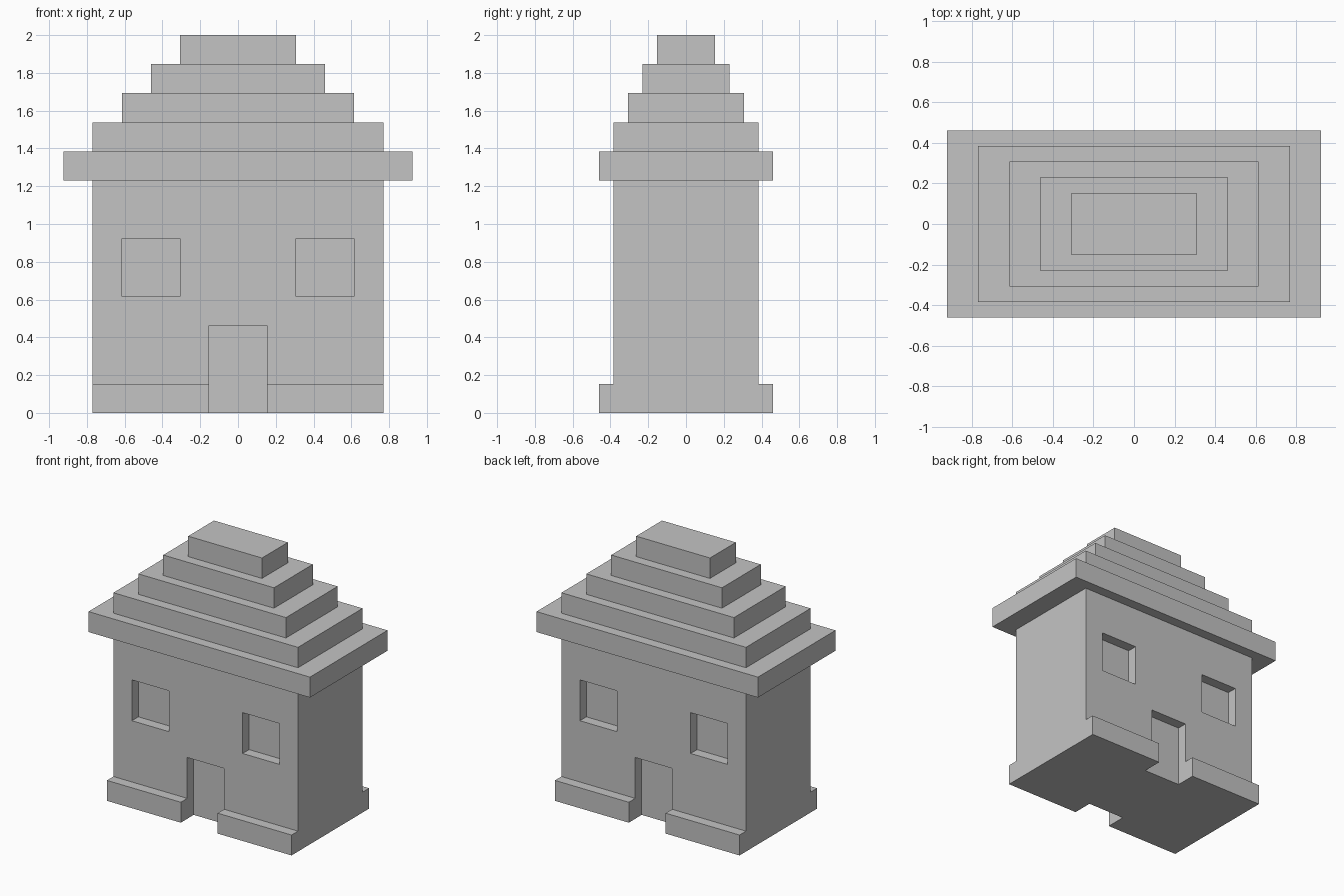
import bpy
import bmesh

U = 2 / 13  # block size

default = bpy.data.objects.get("Cube")
if default:
    bpy.data.objects.remove(default, do_unlink=True)

# One plain stone colour
STONE = (0.55, 0.55, 0.55, 1)
stone = bpy.data.materials.new("plain grey")
stone.use_nodes = True
stone.diffuse_color = STONE
stone.node_tree.nodes["Principled BSDF"].inputs["Base Color"].default_value = STONE


def loft(name, rings):
    """Join equal-length rings of points (in blocks) into a closed solid."""
    bm = bmesh.new()
    loops = [[bm.verts.new([c * U for c in p]) for p in ring] for ring in rings]
    for a, b in zip(loops, loops[1:]):
        for i in range(len(a)):
            j = (i + 1) % len(a)
            bm.faces.new((a[i], a[j], b[j], b[i]))
    bm.faces.new(loops[0][::-1])
    bm.faces.new(loops[-1])
    bmesh.ops.recalc_face_normals(bm, faces=bm.faces)
    mesh = bpy.data.meshes.new(name)
    bm.to_mesh(mesh)
    bm.free()
    mesh.materials.append(stone)
    obj = bpy.data.objects.new(name, mesh)
    bpy.context.collection.objects.link(obj)
    return obj


def rect(x0, x1, y0, y1, z):
    return [(x0, y0, z), (x1, y0, z), (x1, y1, z), (x0, y1, z)]


def cut(target, x0, x1, y0, y1, z0, z1):
    cutter = loft("cutter", [rect(x0, x1, y0, y1, z) for z in (z0, z1)])
    cutter.hide_render = True
    mod = target.modifiers.new("opening", "BOOLEAN")
    mod.operation = "DIFFERENCE"
    mod.solver = "EXACT"
    mod.object = cutter
    bpy.context.view_layer.objects.active = target
    bpy.ops.object.modifier_apply(modifier=mod.name)
    bpy.data.objects.remove(cutter, do_unlink=True)


# Walls with a plinth step along front and back
half = [(3, 0), (3, 1), (2.5, 1), (2.5, 8)]
profile = half + [(-y, z) for y, z in reversed(half)]
walls = loft("walls", [[(x, y, z) for y, z in profile] for x in (-5, 5)])

# Recessed doors and windows on both long sides
for y0, y1 in ((-4, -2), (2, 4)):
    cut(walls, -1, 1, y0, y1, -1, 3)
    for x in (-4, 2):
        cut(walls, x, x + 2, y0, y1, 4, 6)

# Stepped roof, each tier one block high
tiers = []
for i in range(5):
    hx, hy = 6 - i, 3 - i / 2
    tiers += [rect(-hx, hx, -hy, hy, 8 + i + k) for k in (0, 1)]
loft("stepped_roof", tiers)
